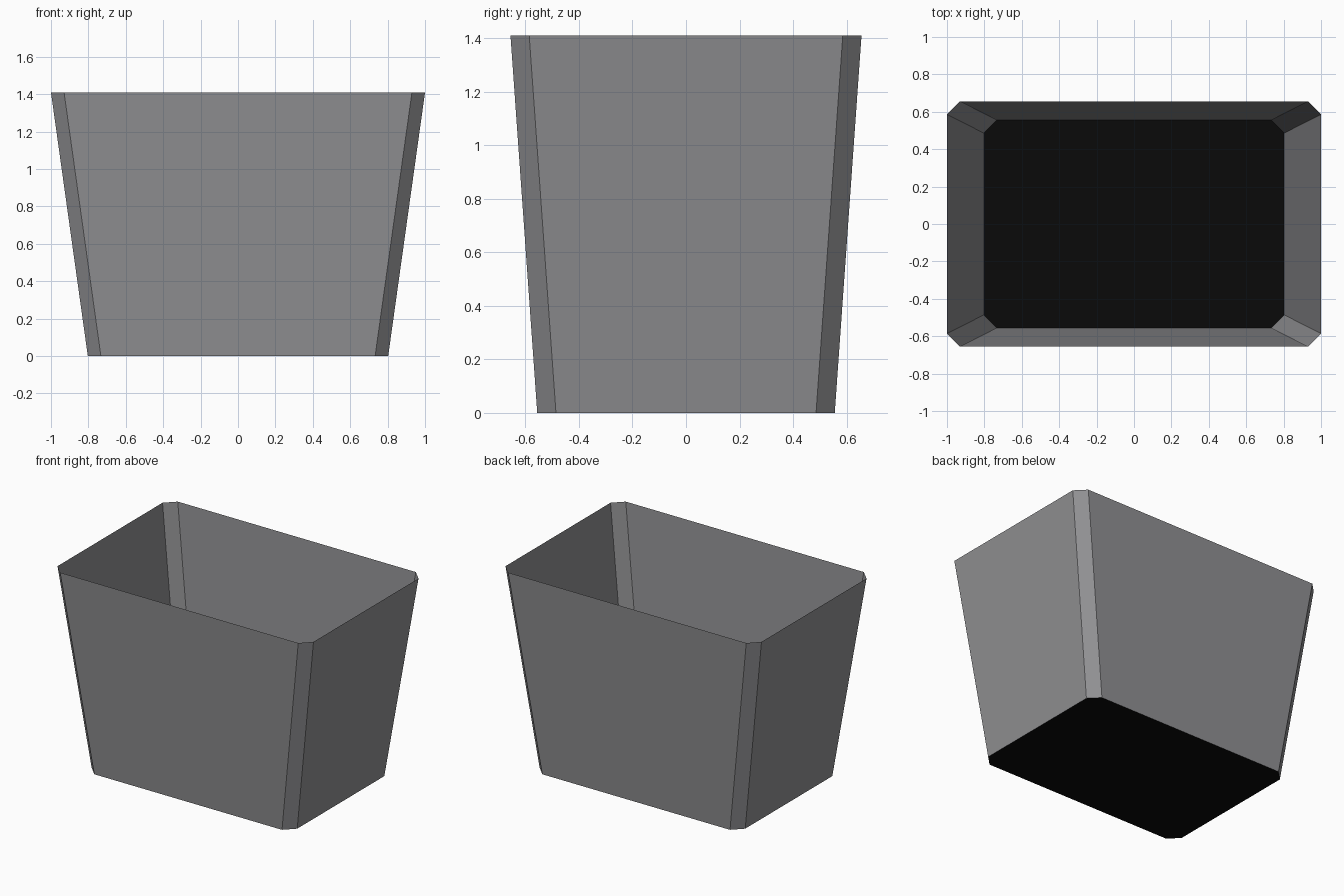
import bpy
import bmesh

cube = bpy.data.objects.get("Cube")
if cube:
    bpy.data.objects.remove(cube, do_unlink=True)

HEIGHT = 1.41
CHAMFER = 0.07


def make_material(name, colour):
    mat = bpy.data.materials.new(name)
    mat.use_nodes = True
    mat.diffuse_color = colour
    mat.node_tree.nodes["Principled BSDF"].inputs["Base Color"].default_value = colour
    return mat


def chamfered_ring(bm, half_x, half_y, z):
    """Counter-clockwise rectangle with cut corners."""
    c = CHAMFER
    ring = []
    for sx, sy in ((1, -1), (1, 1), (-1, 1), (-1, -1)):
        corner = [(sx * (half_x - c), sy * half_y), (sx * half_x, sy * (half_y - c))]
        if sx * sy > 0:
            corner.reverse()
        ring += [bm.verts.new((x, y, z)) for x, y in corner]
    return ring


def make_object(name, bm, mat):
    mesh = bpy.data.meshes.new(name)
    bm.to_mesh(mesh)
    bm.free()
    mesh.materials.append(mat)
    obj = bpy.data.objects.new(name, mesh)
    bpy.context.collection.objects.link(obj)
    return obj


grey = make_material("wall grey", (0.28, 0.28, 0.29, 1))
black = make_material("floor black", (0.003, 0.003, 0.003, 1))

# Flared thin walls, open at the top
bm = bmesh.new()
low = chamfered_ring(bm, 0.803, 0.556, 0)
high = chamfered_ring(bm, 1.0, 0.656, HEIGHT)
for i in range(len(low)):
    j = (i + 1) % len(low)
    bm.faces.new((low[i], low[j], high[j], high[i]))
make_object("bin_walls", bm, grey)

# Flat floor closing the bottom
bm = bmesh.new()
bm.faces.new(reversed(chamfered_ring(bm, 0.803, 0.556, 0)))
make_object("bin_floor", bm, black)
